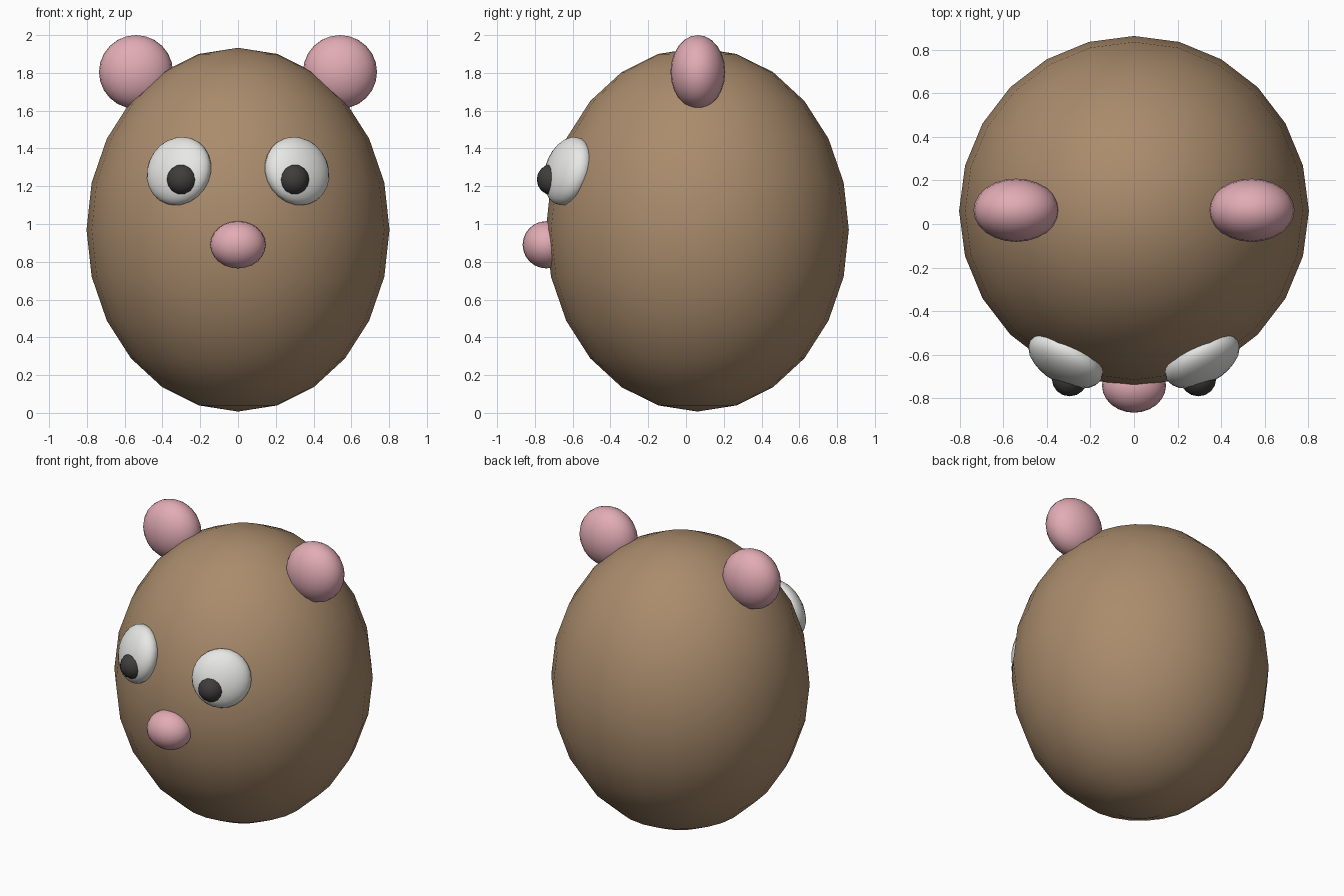
import bpy
from mathutils import Vector

cube = bpy.data.objects.get("Cube")
if cube:
    bpy.data.objects.remove(cube, do_unlink=True)


def material(name, rgb):
    mat = bpy.data.materials.new(name)
    mat.use_nodes = True
    colour = (*rgb, 1)
    mat.diffuse_color = colour
    mat.node_tree.nodes["Principled BSDF"].inputs["Base Color"].default_value = colour
    return mat


brown = material("brown fur", (0.40, 0.26, 0.15))
pink = material("pink skin", (0.76, 0.41, 0.46))
white = material("eye white", (0.80, 0.80, 0.78))
black = material("pupil black", (0.05, 0.045, 0.045))


def ellipsoid(name, centre, radii, mat, facing=None, segments=24, rings=12):
    """Smooth ellipsoid; its local -y axis is turned towards 'facing'."""
    bpy.ops.mesh.primitive_uv_sphere_add(segments=segments, ring_count=rings, radius=1, location=centre)
    obj = bpy.context.object
    obj.name = name
    obj.scale = radii
    if facing:
        obj.rotation_euler = Vector(facing).to_track_quat('-Y', 'Z').to_euler()
    obj.data.materials.append(mat)
    bpy.ops.object.shade_smooth()
    return obj


# Egg-shaped body and nose
ellipsoid("body", (0, 0.06, 0.97), (0.802, 0.802, 0.963), brown)
ellipsoid("nose", (0, -0.74, 0.89), (0.147, 0.125, 0.125), pink)

# Paired ears, eyes and pupils
for side, s in (("left", 1), ("right", -1)):
    ellipsoid(side + "_ear", (s * 0.54, 0.063, 1.805), (0.196, 0.145, 0.195), pink)
    ellipsoid(side + "_eye", (s * 0.313, -0.624, 1.28), (0.186, 0.1, 0.186), white,
              facing=(s * 0.46, -0.84, 0.28))
    ellipsoid(side + "_pupil", (s * 0.295, -0.71, 1.235), (0.082, 0.08, 0.082), black,
              segments=16, rings=8)
